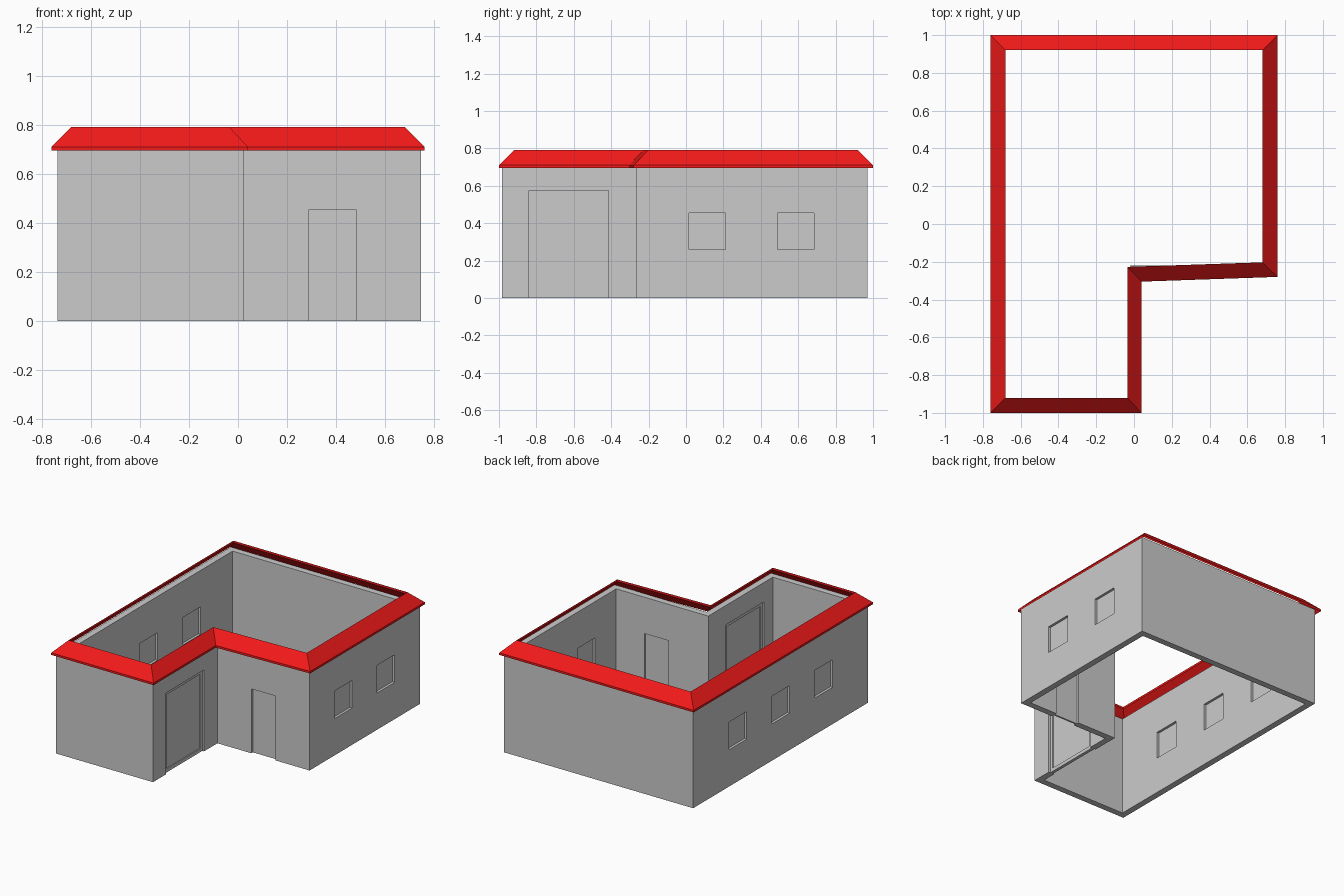
import bpy, bmesh

if "Cube" in bpy.data.objects:
    bpy.data.objects.remove(bpy.data.objects["Cube"])


def ring_loft(name, rings):
    """Closed band: each ring is (outline points, height), joined to the next and back to the first."""
    bm = bmesh.new()
    loops = [[bm.verts.new((x, y, z)) for x, y in pts] for pts, z in rings]
    for a, b in zip(loops, loops[1:] + loops[:1]):
        n = len(a)
        for i in range(n):
            j = (i + 1) % n
            bm.faces.new((a[i], a[j], b[j], b[i]))
    bmesh.ops.recalc_face_normals(bm, faces=bm.faces)
    me = bpy.data.meshes.new(name)
    bm.to_mesh(me)
    bm.free()
    ob = bpy.data.objects.new(name, me)
    bpy.context.collection.objects.link(ob)
    return ob


def box(name, lo, hi):
    bpy.ops.mesh.primitive_cube_add(size=1, location=[(a + b) / 2 for a, b in zip(lo, hi)])
    ob = bpy.context.object
    ob.name = name
    ob.scale = [b - a for a, b in zip(lo, hi)]
    bpy.ops.object.transform_apply(location=False, rotation=False, scale=True)
    return ob


def cut(target, lo, hi):
    cutter = box("cutter", lo, hi)
    cutter.hide_render = True
    mod = target.modifiers.new("opening", 'BOOLEAN')
    mod.operation = 'DIFFERENCE'
    mod.solver = 'EXACT'
    mod.object = cutter
    bpy.context.view_layer.objects.active = target
    bpy.ops.object.modifier_apply(modifier=mod.name)
    bpy.data.objects.remove(cutter)


def ell(x0, y0, xs, ys, x1, y1, dy=0.0):
    """L-shaped outline with its notch at the front right; dy skews the notch edge."""
    return [(x0, y0), (xs, y0), (xs, ys - dy), (x1, ys), (x1, y1), (x0, y1)]


# Walls
T, TOP = 0.045, 0.712
outer = ell(-0.735, -0.985, 0.025, -0.265, 0.745, 0.97)
inner = ell(-0.735 + T, -0.985 + T, 0.025 - T, -0.265 + T, 0.745 - T, 0.97 - T)
walls = ring_loft("walls", [(outer, 0), (outer, TOP), (inner, TOP), (inner, 0)])

# Roof edge: sloping band with a short fascia
eave = ell(-0.76, -1, 0.04, -0.28, 0.76, 1, 0.025)
ridge = ell(-0.68, -0.92, -0.035, -0.203, 0.68, 0.92, 0.024)
roof = ring_loft("roof_edge", [(eave, 0.695), (eave, 0.71), (ridge, 0.79), (ridge, 0.775)])
red = bpy.data.materials.new("roof_red")
red.diffuse_color = (0.9, 0.01, 0.01, 1)
red.use_nodes = True
red.node_tree.nodes["Principled BSDF"].inputs["Base Color"].default_value = red.diffuse_color
roof.data.materials.append(red)

# Side windows: (outer wall face x, inward direction, centre y)
W, Z0, Z1 = 0.0975, 0.26, 0.455
windows = [(0.745, -1, 0.113), (0.745, -1, 0.588)]
windows += [(-0.735, 1, y) for y in (0.47, -0.01, -0.49)]
for i, (x, d, y) in enumerate(windows):
    mid = x + d * T / 2
    cut(walls, (mid - 0.05, y - W, Z0), (mid + 0.05, y + W, Z1))
    box(f"window_pane_{i + 1}", (mid - 0.005, y - W, Z0), (mid + 0.005, y + W, Z1))

# Entry door
cut(walls, (0.29, -0.30, -0.1), (0.48, -0.18, 0.455))
box("entry_door", (0.29, -0.248, 0), (0.48, -0.236, 0.455))

# Garage door: panel held in a raised frame
cut(walls, (-0.06, -0.84, -0.1), (0.06, -0.415, 0.575))
box("garage_panel", (-0.004, -0.815, 0.025), (0.006, -0.44, 0.55))
for side, y in (("left", -0.84), ("right", -0.44)):
    box(f"garage_frame_{side}", (-0.010, y, 0), (0.012, y + 0.025, 0.575))
for part, z in (("bottom", 0), ("top", 0.55)):
    box(f"garage_frame_{part}", (-0.010, -0.815, z), (0.012, -0.44, z + 0.025))
